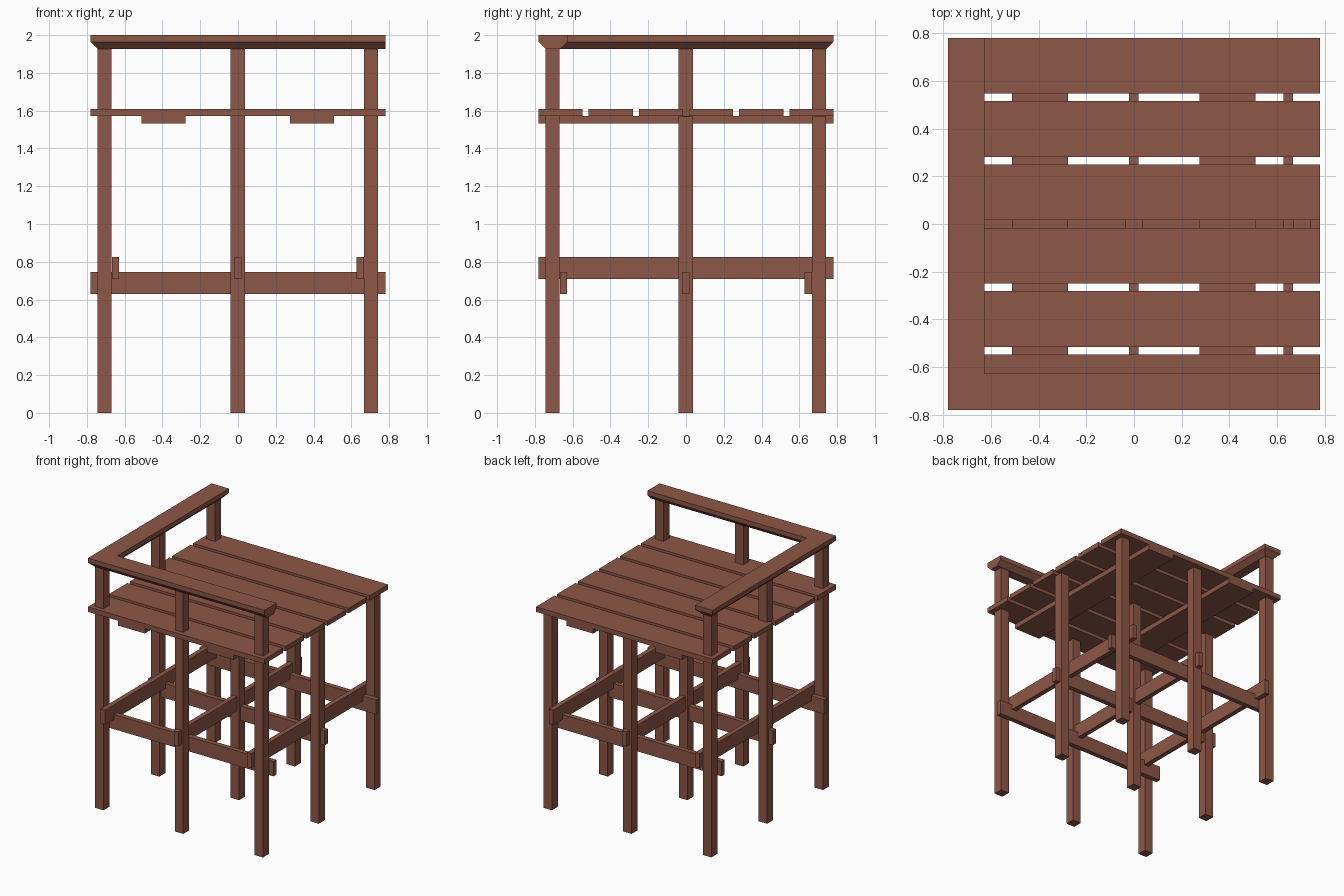
import bpy, bmesh

if "Cube" in bpy.data.objects:
    bpy.data.objects.remove(bpy.data.objects["Cube"])

wood = bpy.data.materials.new("red_brown_wood")
wood.diffuse_color = (0.27, 0.095, 0.063, 1)
wood.use_nodes = True
wood.node_tree.nodes["Principled BSDF"].inputs["Base Color"].default_value = wood.diffuse_color


def make_object(name, bm):
    bmesh.ops.recalc_face_normals(bm, faces=bm.faces)
    mesh = bpy.data.meshes.new(name)
    bm.to_mesh(mesh)
    bm.free()
    mesh.materials.append(wood)
    obj = bpy.data.objects.new(name, mesh)
    bpy.context.collection.objects.link(obj)
    return obj


def box(name, x, y, z):
    """Box from (min, max) ranges."""
    bm = bmesh.new()
    bmesh.ops.create_cube(bm, size=1)
    for v in bm.verts:
        v.co = [r[0] + (c + 0.5) * (r[1] - r[0]) for c, r in zip(v.co, (x, y, z))]
    return make_object(name, bm)


E = 0.781                       # half width of the platform
P = 0.0375                      # half post thickness
CENTRES = (-0.706, -0.001, 0.704)
SPANS = ((-0.668, -0.629), (-0.02, 0.019), (0.627, 0.666))

# Posts: front row and left row rise to the handrail, the rest stop under the deck
for i, x in enumerate(CENTRES):
    for j, y in enumerate(CENTRES):
        tall = i == 0 or j == 0
        box("rail_post" if tall else "deck_post",
            (x - P, x + P), (y - P, y + P), (0, 1.928 if tall else 1.57))

# Lower braces in both directions, stacked with a small overlap
for s in SPANS:
    box("brace_sideways", (-E, E), s, (0.63, 0.747))
    box("brace_lengthwise", s, (-E, E), (0.708, 0.825))

# Cleats below the deck
for x in ((-0.512, -0.277), (0.274, 0.509)):
    box("deck_cleat", x, (-E, E), (1.532, 1.572))

# Six deck planks with even gaps
width = 0.2335
step = (2 * E - width) / 5
for k in range(6):
    y = -E + k * step
    box("deck_plank", (-E, E), (y, y + width), (1.571, 1.61))

# L-shaped handrail with chamfered underside (right-hand end cut square)
R, C = -0.627, 0.038            # inner edge, chamfer size
outer = [(-E, -E), (E, -E), (E, R), (R, R), (R, E), (-E, E)]
inner = [(-E + C, -E + C), (E, -E + C), (E, R - C),
         (R - C, R - C), (R - C, E - C), (-E + C, E - C)]
bm = bmesh.new()
rings = [[bm.verts.new((x, y, z)) for x, y in ring]
         for ring, z in ((inner, 1.926), (outer, 1.964), (outer, 2.0))]
for lo, hi in zip(rings, rings[1:]):
    for a in range(6):
        b = (a + 1) % 6
        bm.faces.new((lo[a], lo[b], hi[b], hi[a]))
bm.faces.new(rings[0][::-1])
bm.faces.new(rings[-1])
make_object("handrail", bm)
